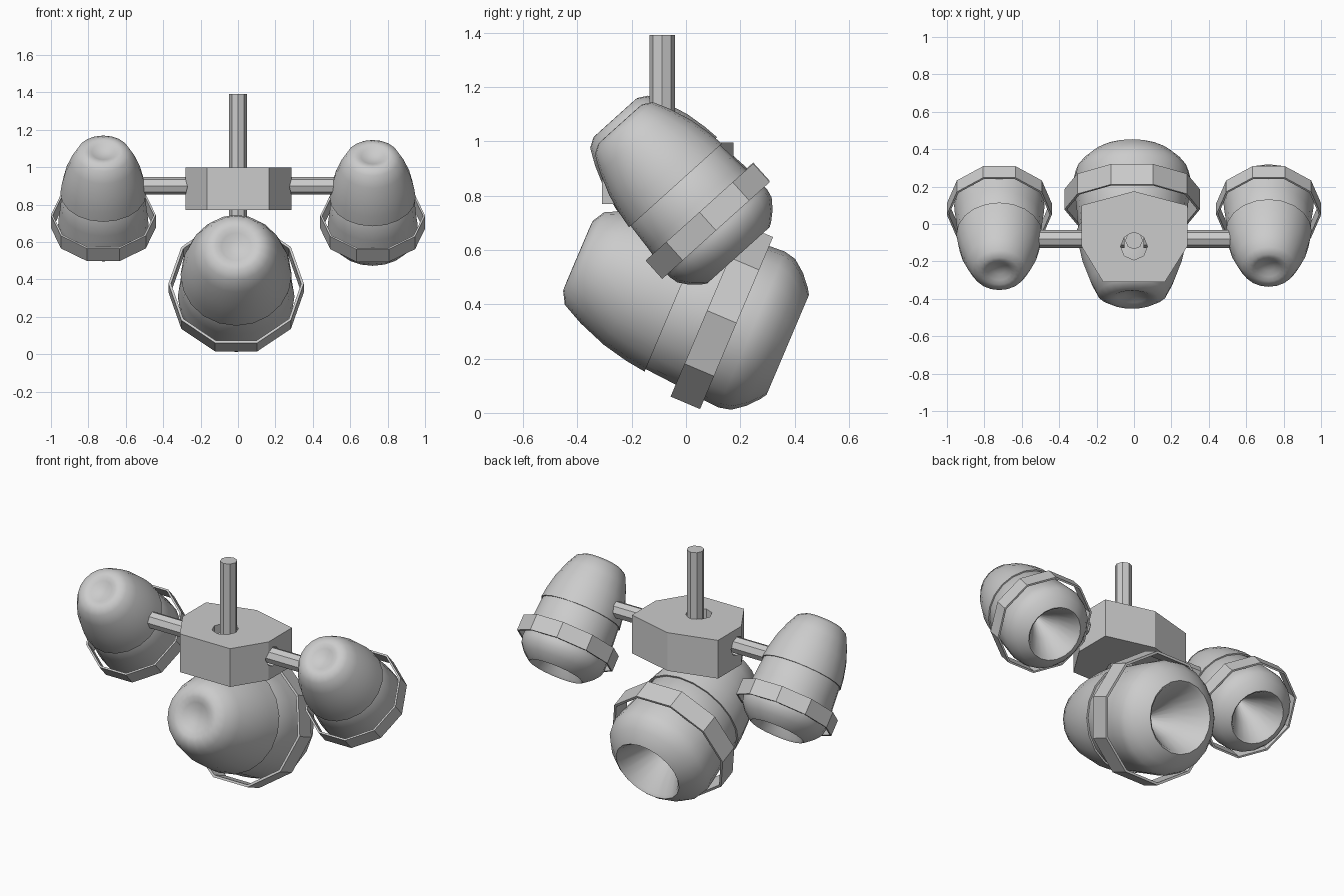
import bpy, bmesh, math
from mathutils import Matrix, Vector

if "Cube" in bpy.data.objects:
    bpy.data.objects.remove(bpy.data.objects["Cube"])


def make_object(name, bm, matrix=None, smooth=None):
    bmesh.ops.recalc_face_normals(bm, faces=bm.faces)
    mesh = bpy.data.meshes.new(name)
    bm.to_mesh(mesh)
    bm.free()
    ob = bpy.data.objects.new(name, mesh)
    bpy.context.collection.objects.link(ob)
    if matrix:
        ob.matrix_world = matrix
    if smooth:
        bpy.ops.object.select_all(action='DESELECT')
        ob.select_set(True)
        bpy.context.view_layer.objects.active = ob
        bpy.ops.object.shade_smooth_by_angle(angle=math.radians(smooth))
    return ob


def lathe(profile, sides, closed=False):
    """Revolve (height, radius) points around local z; zero radius is a pole."""
    bm = bmesh.new()
    rings = []
    for t, r in profile:
        if r == 0:
            rings.append([bm.verts.new((0, 0, t))] * sides)
        else:
            rings.append([bm.verts.new((r * math.cos(2 * math.pi * i / sides),
                                        r * math.sin(2 * math.pi * i / sides), t))
                          for i in range(sides)])
    pairs = list(zip(rings, rings[1:]))
    if closed:
        pairs.append((rings[-1], rings[0]))
    for a, b in pairs:
        for i in range(sides):
            j = (i + 1) % sides
            quad = list(dict.fromkeys((a[i], a[j], b[j], b[i])))
            bm.faces.new(quad)
    return bm


def rod(name, start, end, radius, sides=8):
    start, end = Vector(start), Vector(end)
    d = end - start
    bm = bmesh.new()
    bmesh.ops.create_cone(bm, cap_ends=True, segments=sides, radius1=radius,
                          radius2=radius, depth=d.length)
    rot = d.to_track_quat('Z', 'Y').to_matrix().to_4x4()
    return make_object(name, bm, Matrix.Translation((start + end) / 2) @ rot)


# Lamp profiles, measured along the lamp axis from the ring centre
BACK = [(-.545, 0), (-.548, .04), (-.565, .08), (-.577, .11), (-.576, .14), (-.55, .185),
        (-.47, .225), (-.36, .265), (-.26, .287), (-.183, .297), (-.183, .275)]
FRONT = [(-.20, .275), (-.183, .287), (-.05, .297), (.05, .308), (.12, .312), (.165, .302),
         (.212, .266), (.25, .222), (.264, .20), (.25, .185), (.10, .105), (-.05, .02), (-.05, 0)]
RING = [(-.059, .362), (.059, .362), (.059, .348), (-.059, .348)]


def lamp(side, centre, tilt, scale, slide):
    """Spotlight pointing back and down by tilt degrees, with a ten-sided ring."""
    m = (Matrix.Translation(centre) @ Matrix.Rotation(-math.radians(90 + tilt), 4, 'X')
         @ Matrix.Scale(scale, 4))
    body = m @ Matrix.Translation((0, 0, slide))
    make_object(side + "_lamp_housing", lathe(BACK, 20), body, 40)
    make_object(side + "_lamp_shade", lathe(FRONT, 20), body, 40)
    make_object(side + "_lamp_ring", lathe(RING, 10, closed=True), m)


lamp("lower", (-.01, .132, .354), 23, 1, 0)
lamp("right", (.72, .08, .706), 48, .775, -.046)
lamp("left", (-.72, .08, .71), 48, .775, -.08)

# Seven-sided hub
outline = [(-.165, -.31), (.165, -.31), (.285, -.12), (.285, .10),
           (0, .175), (-.28, .10), (-.28, -.12)]
bm = bmesh.new()
base = bm.faces.new([bm.verts.new((x, y, .77)) for x, y in outline])
ext = bmesh.ops.extrude_face_region(bm, geom=[base])
top = [v for v in ext['geom'] if isinstance(v, bmesh.types.BMVert)]
bmesh.ops.translate(bm, verts=top, vec=(0, 0, .227))
if not any(len(f.verts) == 7 and f.calc_center_median().z < .8 for f in bm.faces):
    bm.faces.new([v for v in bm.verts if v.co.z < .8])
hub = make_object("hub", bm)

# Sockets in the hub for the pole and arms
for name, a, b, r in (("pole_socket_cutter", (0, -.12, .6), (0, -.12, 1.2), .072),
                      ("arm_socket_cutter", (-.5, -.08, .895), (.5, -.08, .895), .056)):
    cutter = rod(name, a, b, r)
    cutter.hide_render = True
    cutter.hide_viewport = True
    mod = hub.modifiers.new(name, 'BOOLEAN')
    mod.operation = 'DIFFERENCE'
    mod.object = cutter

# Ceiling pole and side arms
rod("ceiling_pole", (0, -.088, .62), (0, -.088, 1.392), .047)
for side, s in (("right", 1), ("left", -1)):
    rod(side + "_arm", (s * .05, -.08, .9), (s * .6, -.08, .9), .047)
